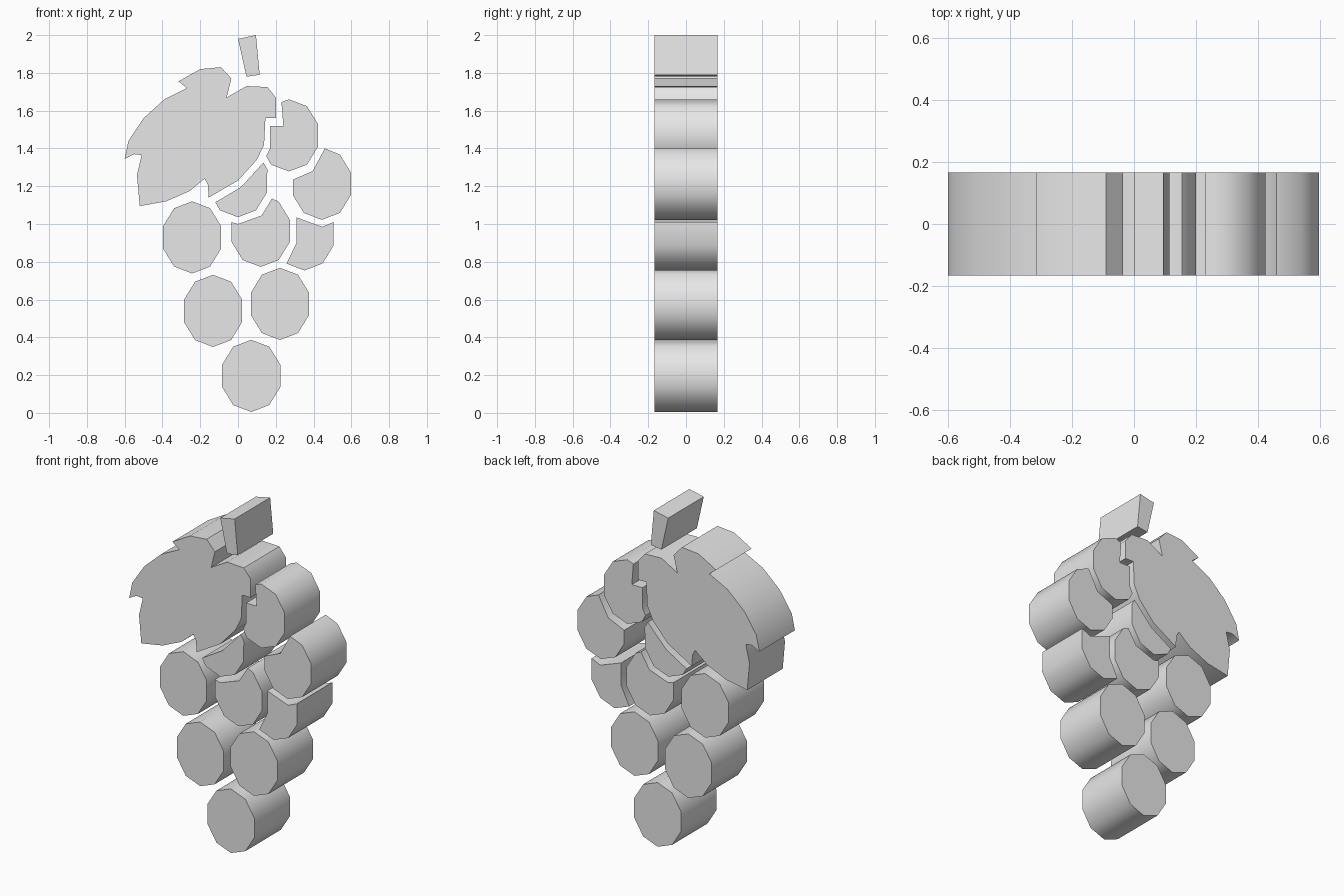
import bpy
import bmesh
from math import sin, cos, radians

HALF_DEPTH = 0.167
GRAPE_SIDES = 10
GRAPE_RX, GRAPE_RZ = 0.162, 0.191

default_cube = bpy.data.objects.get("Cube")
if default_cube:
    bpy.data.objects.remove(default_cube, do_unlink=True)

# Single plain grey for the whole bunch
GREY = (0.8, 0.8, 0.8, 1)
grey = bpy.data.materials.new("plain grey")
grey.use_nodes = True
grey.diffuse_color = GREY
grey.node_tree.nodes["Principled BSDF"].inputs["Base Color"].default_value = GREY


def extrude_profile(name, outline):
    """Extrude an (x, z) outline through the full depth of the model."""
    bm = bmesh.new()
    front = bm.faces.new([bm.verts.new((x, -HALF_DEPTH, z)) for x, z in outline])
    result = bmesh.ops.extrude_face_region(bm, geom=[front], use_keep_orig=True)
    back = [v for v in result["geom"] if isinstance(v, bmesh.types.BMVert)]
    bmesh.ops.translate(bm, verts=back, vec=(0, 2 * HALF_DEPTH, 0))
    bmesh.ops.recalc_face_normals(bm, faces=bm.faces)
    mesh = bpy.data.meshes.new(name)
    bm.to_mesh(mesh)
    bm.free()
    mesh.materials.append(grey)
    part = bpy.data.objects.new(name, mesh)
    bpy.context.collection.objects.link(part)
    bpy.ops.object.select_all(action="DESELECT")
    part.select_set(True)
    bpy.context.view_layer.objects.active = part
    bpy.ops.object.shade_smooth_by_angle(angle=radians(45))
    return part


def grape(name, centre, first=0, last=GRAPE_SIDES - 1, bite=()):
    """Ten-sided grape, corners counted clockwise from the top.
    Corners outside first..last are replaced by the bite points."""
    cx, cz = centre
    step = radians(360 / GRAPE_SIDES)
    corners = [(cx + GRAPE_RX * sin(k * step), cz + GRAPE_RZ * cos(k * step))
               for k in range(first, last + 1)]
    return extrude_profile(name, corners + list(bite))


# Whole grapes
grape("bottom_grape", (0.07, 0.196))
grape("lower_right_grape", (-0.132, 0.54))
grape("lower_left_grape", (0.222, 0.577))
grape("middle_right_grape", (-0.243, 0.929))

# Grapes cut away where a neighbour or the leaf overlaps them
grape("middle_centre_grape", (0.12, 0.964), 1, 7,
      [(-0.035, 1.01), (0, 1), (0.125, 1.045), (0.18, 1.135)])
grape("middle_left_grape", (0.352, 0.945), 3, 6,
      [(0.31, 0.9), (0.31, 1.035), (0.447, 0.985), (0.505, 1.01)])
grape("upper_centre_grape", (0, 1.227), 3, 6,
      [(-0.12, 1.115), (0.015, 1.195), (0.135, 1.325), (0.155, 1.29)])
grape("upper_left_grape", (0.444, 1.213), 1, 7,
      [(0.29, 1.235), (0.395, 1.28), (0.46, 1.4)])
grape("top_left_grape", (0.27, 1.469), 0, 6,
      [(0.15, 1.36), (0.17, 1.4), (0.17, 1.52), (0.24, 1.52), (0.23, 1.645)])

# Stem
extrude_profile("stem", [(0, 1.98), (0.095, 2), (0.115, 1.79), (0.045, 1.78)])

# Lobed leaf, clockwise from the notch at its upper edge
extrude_profile("leaf", [
    (-0.27, 1.72), (-0.315, 1.755), (-0.2, 1.82), (-0.09, 1.83), (-0.035, 1.77),
    (-0.06, 1.67), (0.045, 1.73), (0.155, 1.725), (0.2, 1.67), (0.2, 1.56),
    (0.145, 1.56), (0.138, 1.42), (0.1, 1.34), (0, 1.23), (-0.155, 1.14),
    (-0.16, 1.21), (-0.177, 1.24), (-0.255, 1.175), (-0.38, 1.12), (-0.52, 1.095),
    (-0.535, 1.26), (-0.51, 1.365), (-0.55, 1.37), (-0.6, 1.345), (-0.58, 1.44),
    (-0.5, 1.56), (-0.39, 1.66)])
